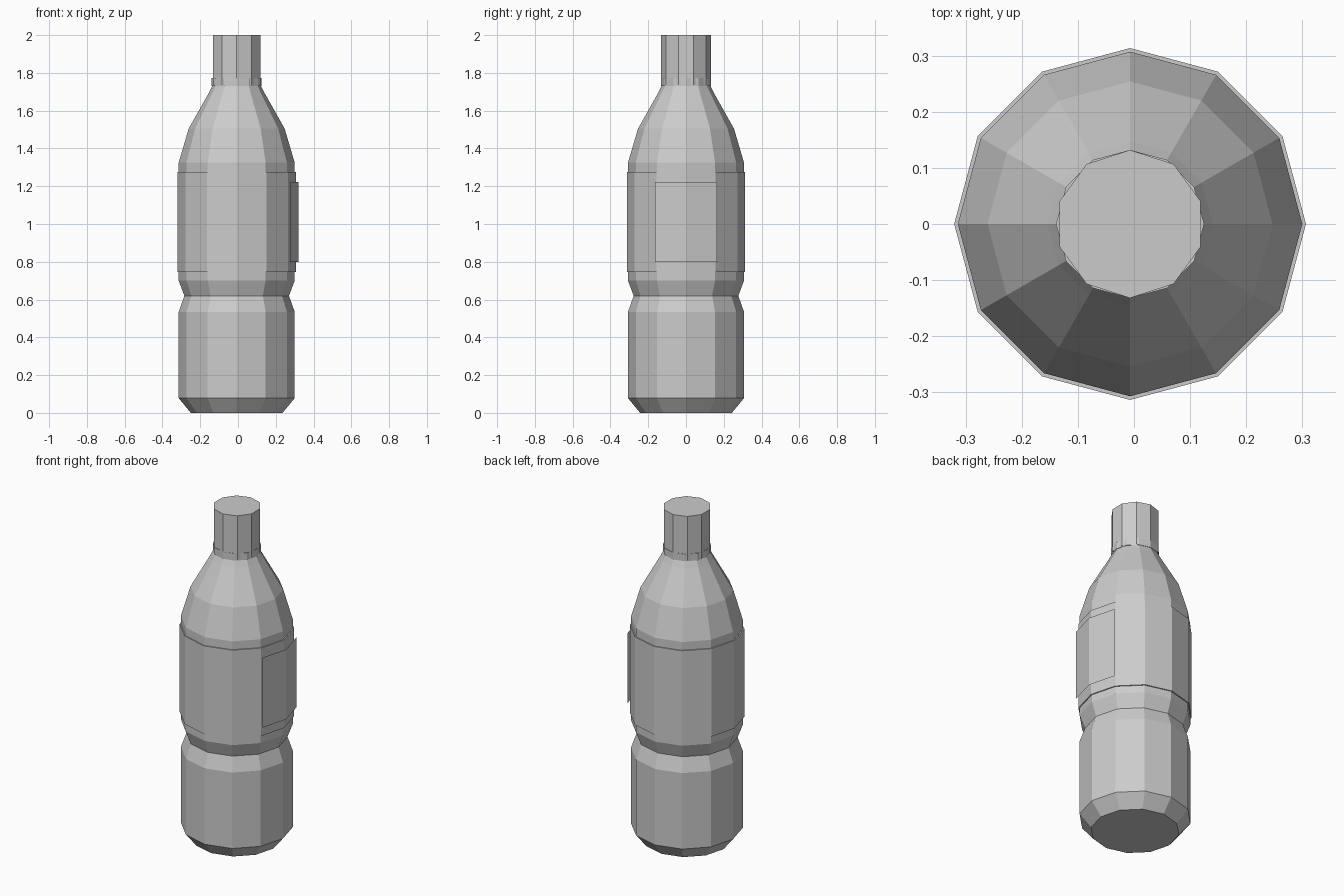
import bpy, math

if "Cube" in bpy.data.objects:
    bpy.data.objects.remove(bpy.data.objects["Cube"])

AXIS_X = -0.007  # bottle axis sits slightly left because of the raised panel


def lathe(name, profile, sides=12, start=0.0, steps=None, caps=True):
    """Revolve (radius, z) points about the bottle axis; steps limits the sweep."""
    full = steps is None
    cols = sides if full else steps + 1
    verts = []
    for r, z in profile:
        for i in range(cols):
            a = math.radians(start) + math.tau * i / sides
            verts.append((AXIS_X + r * math.cos(a), r * math.sin(a), z))
    faces = []
    for k in range(len(profile) - 1):
        for i in range(sides if full else steps):
            j = (i + 1) % cols
            faces.append((k * cols + i, k * cols + j,
                          (k + 1) * cols + j, (k + 1) * cols + i))
    if full and caps:
        top = (len(profile) - 1) * cols
        faces.append(tuple(reversed(range(cols))))
        faces.append(tuple(range(top, top + cols)))
    mesh = bpy.data.meshes.new(name)
    mesh.from_pydata(verts, [], faces)
    mesh.update()
    obj = bpy.data.objects.new(name, mesh)
    bpy.context.collection.objects.link(obj)
    return obj


# Bottle body with chamfered base, pinched waist and tapered shoulder
lathe("bottle_body", [
    (0.243, 0.0), (0.307, 0.078), (0.307, 0.535), (0.277, 0.62),
    (0.307, 0.70), (0.307, 1.325), (0.254, 1.505), (0.147, 1.695),
    (0.127, 1.735)])

# Neck ring under the cap
lathe("neck_ring", [(0.132, 1.73), (0.132, 1.772)])

# Ten-sided screw cap
lathe("cap", [(0.132, 1.735), (0.132, 2.0)], sides=10, start=90)

# Wrap-around label band
lathe("label_band", [(0.302, 0.745), (0.3135, 0.745),
                     (0.3135, 1.275), (0.302, 1.275)], caps=False)

# Thin two-facet panel floating over the right side of the label
lathe("label_panel", [(0.327, 0.80), (0.327, 1.222)], start=-30, steps=2)
